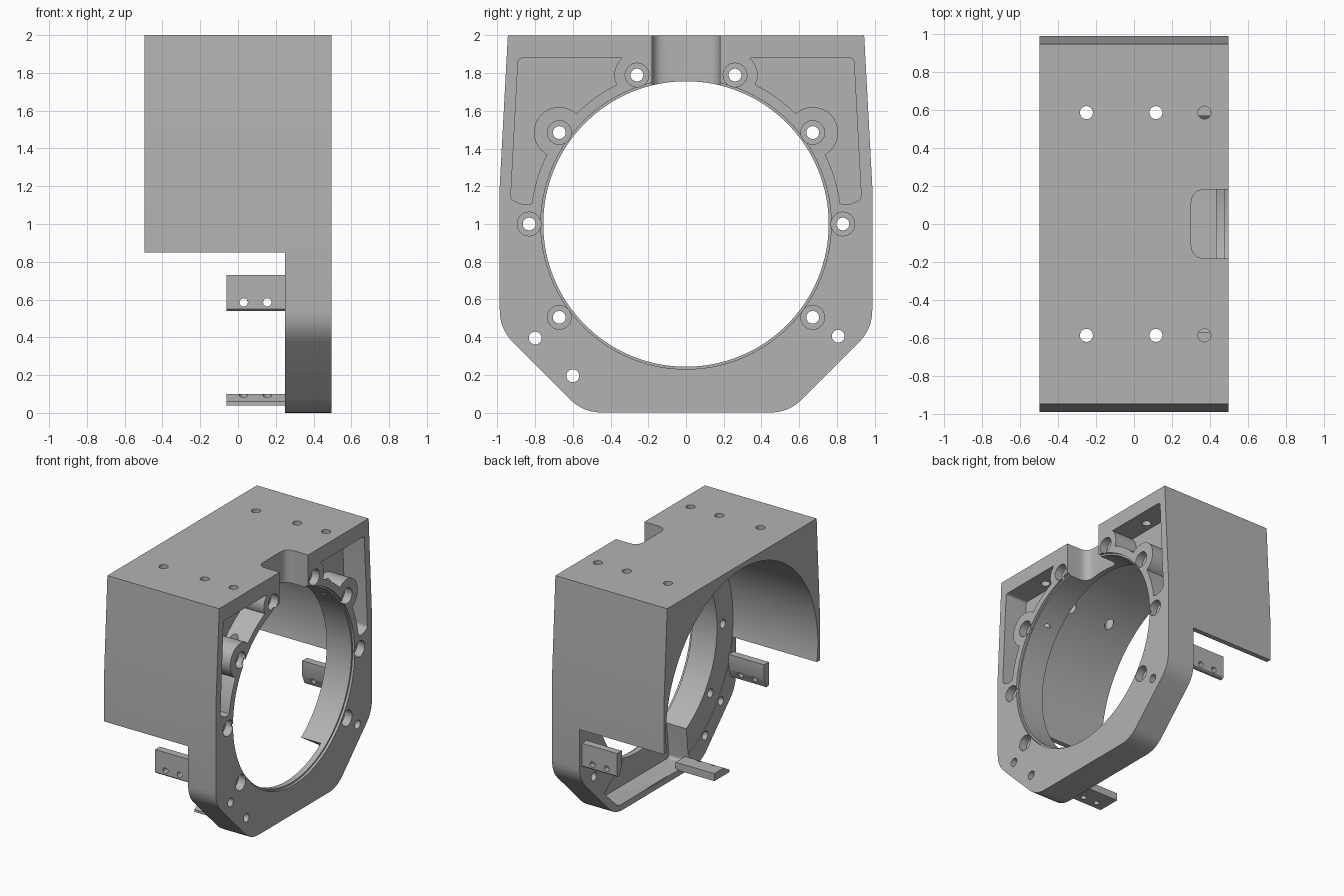
import bpy, bmesh, math
from mathutils import Vector

cube = bpy.data.objects.get("Cube")
if cube:
    bpy.data.objects.remove(cube, do_unlink=True)

grey = bpy.data.materials.new("satin_grey")
grey.use_nodes = True
colour = (0.45, 0.45, 0.45, 1)
grey.diffuse_color = colour
grey.node_tree.nodes["Principled BSDF"].inputs["Base Color"].default_value = colour

BORE_Z = 1.0
BACK, FRONT, PLATE = -0.495, 0.495, 0.25


def extrude(name, points, low, high, axis="x"):
    """Prism along an axis; points are (y, z), (x, z) or (x, y)."""
    place = {"x": lambda a, b, c: (c, a, b),
             "y": lambda a, b, c: (a, c, b),
             "z": lambda a, b, c: (a, b, c)}[axis]
    bm = bmesh.new()
    base = bm.faces.new([bm.verts.new(place(a, b, low)) for a, b in points])
    result = bmesh.ops.extrude_face_region(bm, geom=[base])
    verts = [v for v in result["geom"] if isinstance(v, bmesh.types.BMVert)]
    bmesh.ops.translate(bm, verts=verts, vec=Vector(place(0, 0, high - low)))
    bmesh.ops.recalc_face_normals(bm, faces=bm.faces)
    mesh = bpy.data.meshes.new(name)
    bm.to_mesh(mesh)
    bm.free()
    mesh.materials.append(grey)
    obj = bpy.data.objects.new(name, mesh)
    bpy.context.collection.objects.link(obj)
    return obj


def circle(a, b, radius, sides=32):
    return [(a + radius * math.cos(math.tau * i / sides),
             b + radius * math.sin(math.tau * i / sides)) for i in range(sides)]


def box(a0, a1, b0, b1):
    return [(a0, b0), (a1, b0), (a1, b1), (a0, b1)]


def rounded(corners, trim, steps=6):
    """Round every corner; trim is one length or one per corner."""
    out = []
    for i, corner in enumerate(corners):
        size = trim[i] if isinstance(trim, list) else trim
        p = Vector(corner)
        if size == 0:
            out.append(tuple(p))
            continue
        a = p + (Vector(corners[i - 1]) - p).normalized() * size
        b = p + (Vector(corners[(i + 1) % len(corners)]) - p).normalized() * size
        for k in range(steps + 1):
            t = k / steps
            out.append(tuple(a * (1 - t) ** 2 + p * 2 * t * (1 - t) + b * t * t))
    return out


def flip(points):
    return [(-a, b) for a, b in points]


def cut(target, cutter):
    cutter.hide_render = True
    mod = target.modifiers.new("cut", "BOOLEAN")
    mod.operation = "DIFFERENCE"
    mod.solver = "EXACT"
    mod.object = cutter
    bpy.context.view_layer.objects.active = target
    bpy.ops.object.modifier_apply(modifier=mod.name)
    bpy.data.objects.remove(cutter, do_unlink=True)


# Housing outline, then the rear half cut away below the hood
half = [(0.545, 0), (0.988, 0.443), (0.988, 1.2), (0.945, 2)]
trims = [0.1, 0.1, 0, 0]
housing = extrude("housing", rounded(half + flip(half)[::-1], trims + trims[::-1]),
                  BACK, FRONT)
cut(housing, extrude("rear_cut", box(-2, 2, -1, 0.85), -1, PLATE))
cut(housing, extrude("hood_cavity", circle(0, BORE_Z, 0.96, 128), -1, PLATE + 0.005))

# Main bore with a small lead-in at the face
cut(housing, extrude("bore", circle(0, BORE_Z, 0.757, 128), -1, 1))
cut(housing, extrude("bore_lip", circle(0, BORE_Z, 0.77, 128), 0.475, 1))

# Hollow behind the bottom of the face plate
cut(housing, extrude("bottom_recess",
                     rounded([(-0.4, 0.05), (0.5, 0.05), (0.68, 0.22), (0.4, 0.4), (-0.36, 0.4)],
                             0.03), 0, 0.43))

# Face pockets, leaving the bore ring and the screw bosses standing
upper = [(0.2, 1.88), (0.89, 1.88), (0.93, 1.13), (0.86, 1.1), (0.76, 1.12), (0.3, 1.5)]
lower = [(0.76, 0.885), (0.91, 0.88), (0.93, 0.84), (0.93, 0.5), (0.87, 0.47), (0.65, 0.55)]
bolts = [(0.26, 1.79), (0.672, 1.485), (0.832, BORE_Z), (0.672, 0.505)]
boss_radii = [0.12, 0.135, 0.1, 0.1]
for mirror in (False, True):
    side = flip if mirror else list
    for corners, floor in ((upper, 0.3), (lower, 0.34)):
        pocket = extrude("pocket", side(rounded(corners, 0.025)), floor, 0.6)
        cut(pocket, extrude("ring_keep", circle(0, BORE_Z, 0.825, 128), 0, 1))
        for (y, z), radius in zip(bolts, boss_radii):
            cut(pocket, extrude("boss_keep", side(circle(y, z, radius)), 0, 1))
        cut(housing, pocket)
    # Counterbored screw holes around the bore
    for y, z in side(bolts):
        cut(housing, extrude("screw_hole", circle(y, z, 0.034, 24), 0, 1))
        cut(housing, extrude("counterbore", circle(y, z, 0.063), 0.43, 1))
    # Mounting holes in the top
    for x in (-0.25, 0.115, 0.37):
        y = -0.585 if mirror else 0.585
        cut(housing, extrude("top_hole", circle(x, y, 0.034, 24), 1.5, 2.2, "z"))

# Plain holes in the lower corners
for y, z in ((-0.8, 0.395), (-0.6, 0.195), (0.807, 0.405)):
    cut(housing, extrude("corner_hole", circle(y, z, 0.034, 24), 0, 1))

# Notch through the top of the ring
cut(housing, extrude("top_notch",
                     rounded([(0.3, -0.18), (0.7, -0.18), (0.7, 0.18), (0.3, 0.18)],
                             [0.075, 0, 0, 0.075]), 1.5, 2.2, "z"))

# Three drilled tabs behind the plate
tab_profile = [(0.9, 0.73), (0.96, 0.73), (0.96, 0.55), (0.95, 0.54), (0.93, 0.54), (0.9, 0.61)]
tabs = []
for name, profile in (("left_tab", tab_profile), ("right_tab", flip(tab_profile))):
    tab = extrude(name, profile, -0.062, PLATE + 0.03)
    for x in (0.03, 0.155):
        cut(tab, extrude("tab_hole", circle(x, 0.585, 0.022, 20), -1.5, 1.5, "y"))
    tabs.append(tab)
bottom_tab = extrude("bottom_tab",
                     [(-0.46, 0.04), (-0.27, 0.04), (-0.27, 0.1), (-0.39, 0.1), (-0.46, 0.06)],
                     -0.062, PLATE + 0.03)
for x in (0.03, 0.155):
    cut(bottom_tab, extrude("tab_hole", circle(x, -0.4, 0.022, 20), -1, 1, "z"))
tabs.append(bottom_tab)

# Smooth the round walls, keep edges sharp
bpy.ops.object.select_all(action="DESELECT")
for obj in [housing] + tabs:
    obj.select_set(True)
bpy.context.view_layer.objects.active = housing
bpy.ops.object.shade_smooth_by_angle(angle=math.radians(25))
